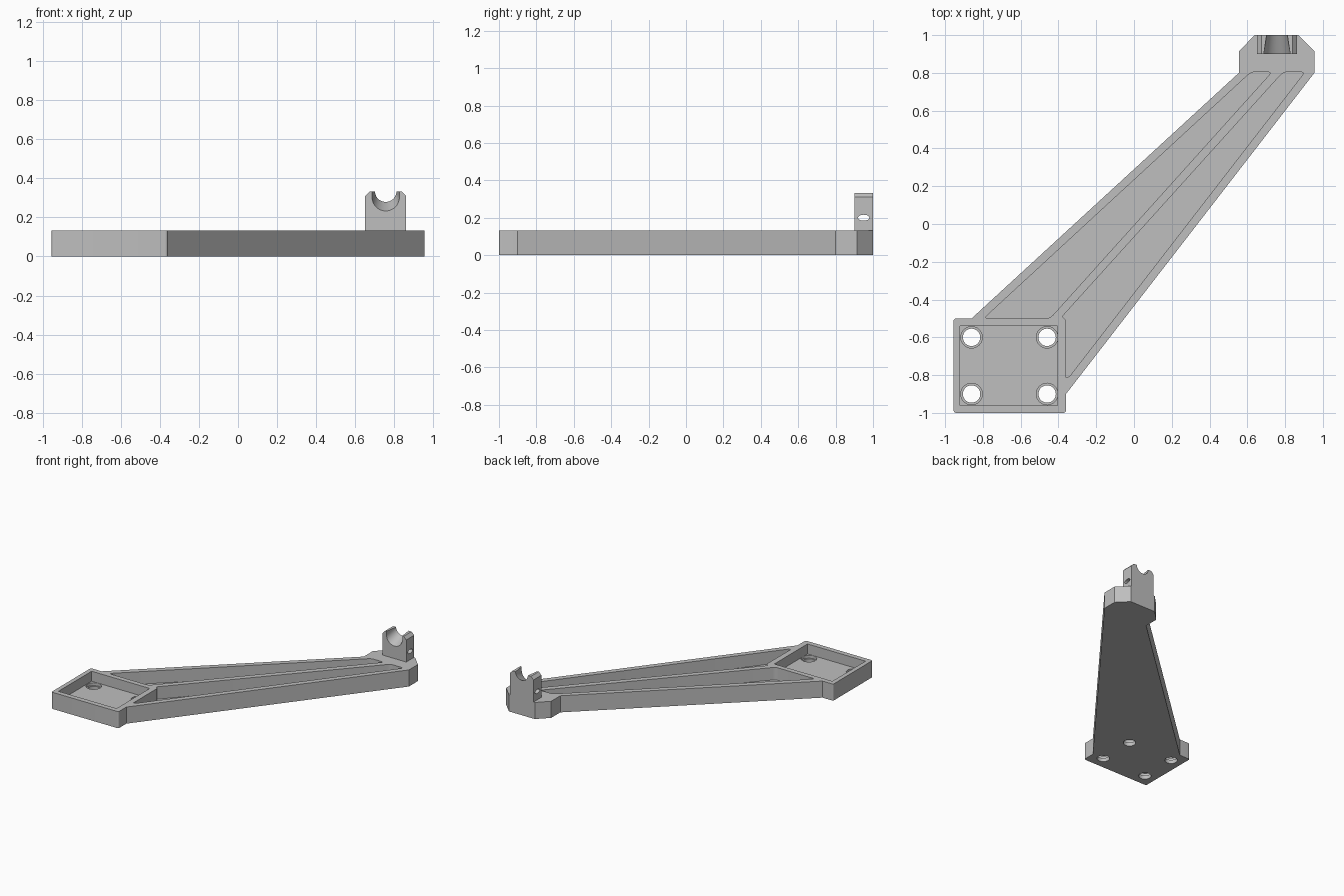
import bpy, bmesh, math
from mathutils import Vector

if "Cube" in bpy.data.objects:
    bpy.data.objects.remove(bpy.data.objects["Cube"], do_unlink=True)

grey = bpy.data.materials.new("matte grey")
grey.use_nodes = True
grey.diffuse_color = (0.52, 0.52, 0.52, 1)
grey.node_tree.nodes["Principled BSDF"].inputs["Base Color"].default_value = grey.diffuse_color

THICK = 0.133     # plate thickness
TOP = 0.333       # top of the saddle


def rounded(points, radius, segments=5):
    """Round the corners of a 2D outline; radius is a number or one per corner."""
    out = []
    for i, p in enumerate(points):
        r = radius[i] if isinstance(radius, list) else radius
        p = Vector(p)
        if not r:
            out.append(p)
            continue
        a = p + (Vector(points[i - 1]) - p).normalized() * r
        b = p + (Vector(points[(i + 1) % len(points)]) - p).normalized() * r
        for k in range(segments + 1):
            t = k / segments
            out.append(a * (1 - t) ** 2 + p * 2 * t * (1 - t) + b * t * t)
    return out


def loft(name, ring_a, ring_b):
    """Solid between two matching rings of 3D points."""
    bm = bmesh.new()
    a = [bm.verts.new(p) for p in ring_a]
    b = [bm.verts.new(p) for p in ring_b]
    n = len(a)
    bm.faces.new(a)
    bm.faces.new(b)
    for i in range(n):
        j = (i + 1) % n
        bm.faces.new((a[i], a[j], b[j], b[i]))
    bmesh.ops.recalc_face_normals(bm, faces=bm.faces)
    mesh = bpy.data.meshes.new(name)
    bm.to_mesh(mesh)
    bm.free()
    mesh.materials.append(grey)
    ob = bpy.data.objects.new(name, mesh)
    bpy.context.collection.objects.link(ob)
    return ob


def slab(name, outline, z0, z1):
    return loft(name, [(p[0], p[1], z0) for p in outline], [(p[0], p[1], z1) for p in outline])


def circle(cx, cy, rx, ry=None, n=32):
    ry = ry or rx
    return [(cx + rx * math.cos(math.tau * i / n), cy + ry * math.sin(math.tau * i / n)) for i in range(n)]


def cut(ob, cutter):
    mod = ob.modifiers.new("cut", "BOOLEAN")
    mod.operation, mod.solver, mod.object = "DIFFERENCE", "EXACT", cutter
    bpy.context.view_layer.objects.active = ob
    bpy.ops.object.modifier_apply(modifier=mod.name)
    bpy.data.objects.remove(cutter, do_unlink=True)


# Base plate and slanted arm in one outline
outline = [(-0.955, -1), (-0.36, -1), (-0.36, -0.9), (0.955, 0.8), (0.955, 0.915), (0.87, 1),
           (0.64, 1), (0.555, 0.915), (0.555, 0.8), (-0.86, -0.5), (-0.955, -0.5)]
radii = [0.015, 0.015] + [0] * 8 + [0.015]
body = slab("base_and_arm", rounded(outline, radii), 0, THICK)

# Recessed tray in the base
tray = [(-0.92, -0.96), (-0.405, -0.96), (-0.405, -0.54), (-0.92, -0.54)]
cut(body, slab("tray_cutter", tray, 0.053, 0.3))

# Two tapering lightening pockets along the arm
upper_pocket = [(-0.795, -0.5), (-0.445, -0.5), (0.73, 0.805), (0.62, 0.805)]
lower_pocket = [(-0.36, -0.815), (-0.34, -0.805), (0.905, 0.805), (0.79, 0.805),
                (-0.38, -0.49), (-0.36, -0.51)]
cut(body, slab("upper_pocket_cutter", rounded(upper_pocket, 0.025), 0.033, 0.3))
cut(body, slab("lower_pocket_cutter", rounded(lower_pocket, [0.005, 0.01, 0.025, 0.025, 0.008, 0.008]),
               0.033, 0.3))

# Four counterbored screw holes
for x in (-0.86, -0.46):
    for y in (-0.9, -0.6):
        cut(body, slab("counterbore_cutter", circle(x, y, 0.057), 0.03, 0.1))
        cut(body, slab("hole_cutter", circle(x, y, 0.046), -0.1, 0.1))

# Upright saddle block with chamfered top corners
CX = 0.757
half = [(0.105, THICK), (0.105, 0.31), (0.082, TOP)]
profile = [(CX + x, z) for x, z in half] + [(CX - x, z) for x, z in reversed(half)]
saddle = loft("saddle_block", [(x, 0.9, z) for x, z in profile], [(x, 1.0, z) for x, z in profile])


# Tapering U groove through the saddle
def u_ring(y, r, cz, n=24):
    arc = [(CX + r * math.cos(math.pi * (1 + i / n)), y, cz + r * math.sin(math.pi * (1 + i / n)))
           for i in range(n + 1)]
    return arc + [(CX + r, y, 0.5), (CX - r, y, 0.5)]


cut(saddle, loft("groove_cutter", u_ring(0.899, 0.07, 0.303), u_ring(1.001, 0.055, 0.335)))

# Oval tie slot running sideways through the saddle
slot = circle(0.95, 0.2, 0.03, 0.016)
cut(saddle, loft("slot_cutter", [(0.5, y, z) for y, z in slot], [(1.0, y, z) for y, z in slot]))

# Smooth curved walls, keep edges crisp
for ob in (body, saddle):
    bpy.ops.object.select_all(action="DESELECT")
    ob.select_set(True)
    bpy.context.view_layer.objects.active = ob
    bpy.ops.object.shade_smooth_by_angle(angle=math.radians(30))
